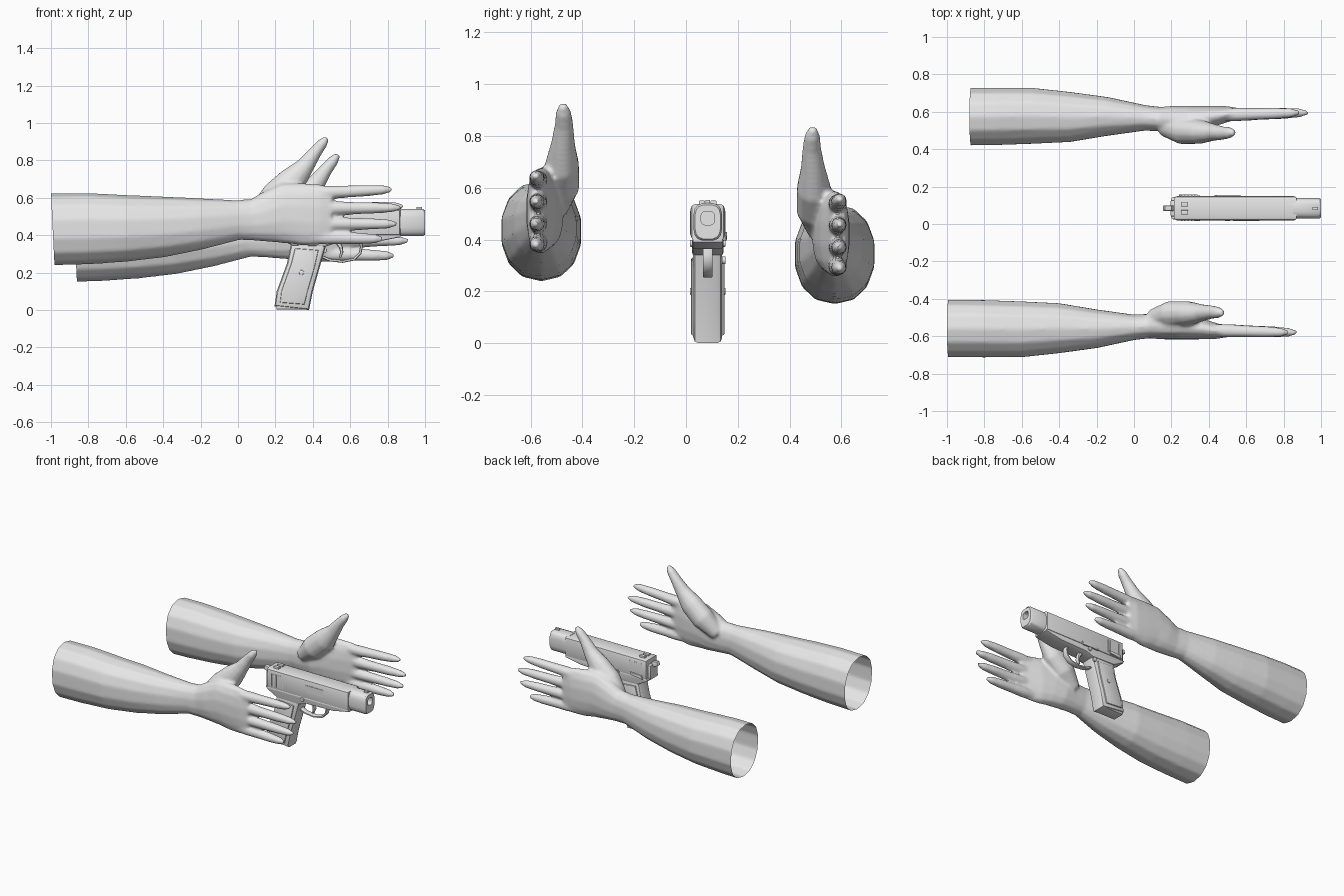
import bpy, bmesh, math
from mathutils import Vector

old = bpy.data.objects.get("Cube")
if old:
    bpy.data.objects.remove(old, do_unlink=True)

grey = bpy.data.materials.new("light_grey")
grey.use_nodes = True
grey.diffuse_color = (0.8, 0.8, 0.8, 1)
grey.node_tree.nodes["Principled BSDF"].inputs["Base Color"].default_value = (0.8, 0.8, 0.8, 1)

GUN_Y = 0.084


def finish(name, bm, angle=35):
    bmesh.ops.recalc_face_normals(bm, faces=bm.faces)
    mesh = bpy.data.meshes.new(name)
    bm.to_mesh(mesh)
    bm.free()
    mesh.materials.clear()
    mesh.materials.append(grey)
    obj = bpy.data.objects.new(name, mesh)
    bpy.context.collection.objects.link(obj)
    bpy.ops.object.select_all(action='DESELECT')
    obj.select_set(True)
    bpy.context.view_layer.objects.active = obj
    bpy.ops.object.shade_smooth_by_angle(angle=math.radians(angle))
    return obj


def tube(bm, path, sides=14, power=1.0, along=None):
    """Closed loft; path rows are x, y, z, half width (y), half height."""
    pts = [Vector(p[:3]) for p in path]
    rings = []
    for i, (c, p) in enumerate(zip(pts, path)):
        t = along or (pts[min(i + 1, len(pts) - 1)] - pts[max(i - 1, 0)]).normalized()
        v = t.cross(Vector((0, 1, 0))).normalized()
        u = v.cross(t)
        ring = []
        for k in range(sides):
            a = math.tau * (k + 0.5) / sides
            ca, sa = math.cos(a), math.sin(a)
            ring.append(bm.verts.new(c + u * p[3] * math.copysign(abs(ca) ** power, ca)
                                     + v * p[4] * math.copysign(abs(sa) ** power, sa)))
        rings.append(ring)
    for r, s in zip(rings, rings[1:]):
        for k in range(sides):
            n = (k + 1) % sides
            bm.faces.new((r[k], r[n], s[n], s[k]))
    bm.faces.new(rings[0])
    bm.faces.new(rings[-1])
    bmesh.ops.recalc_face_normals(bm, faces=bm.faces)


def prism(name, profile, half, bevel=0.0, y=GUN_Y):
    """Side profile (x, z) extruded across y."""
    bm = bmesh.new()
    face = bm.faces.new([bm.verts.new((x, y - half, z)) for x, z in profile])
    new = bmesh.ops.extrude_face_region(bm, geom=[face])["geom"]
    bmesh.ops.translate(bm, verts=[g for g in new if isinstance(g, bmesh.types.BMVert)],
                        vec=(0, 2 * half, 0))
    if bevel:
        rims = [e for e in bm.edges if abs(e.verts[0].co.y - e.verts[1].co.y) < 1e-5]
        bmesh.ops.bevel(bm, geom=rims, offset=bevel, segments=2, profile=0.5,
                        affect='EDGES', clamp_overlap=True)
    return finish(name, bm)


def box(name, x0, x1, z0, z1, half, bevel=0.0, y=GUN_Y):
    return prism(name, [(x0, z0), (x1, z0), (x1, z1), (x0, z1)], half, bevel, y)


def bar(name, path, sides=8, power=0.6, along=None):
    bm = bmesh.new()
    tube(bm, [(x, GUN_Y, z, a, b) for x, z, a, b in path], sides, power, along)
    return finish(name, bm)


def knob(name, x, z, radius, side):
    n = 10
    ring = [(x + radius * math.cos(math.tau * k / n), z + radius * math.sin(math.tau * k / n))
            for k in range(n)]
    return prism(name, ring, 0.007, 0.003, GUN_Y + side * 0.062)


# Arms: forearm and palm in one loft, thumb and fingers fused on
FOREARM = [(-1.06, -.558, .43, .157, .193), (-.8, -.56, .435, .156, .191),
           (-.6, -.563, .437, .152, .179), (-.4, -.557, .445, .136, .163),
           (-.2, -.56, .461, .105, .138), (0, -.552, .481, .069, .107),
           (.08, -.546, .482, .066, .112), (.16, -.545, .497, .073, .138),
           (.25, -.55, .518, .068, .163), (.35, -.56, .512, .058, .168),
           (.44, -.573, .51, .043, .162), (.5, -.577, .508, .028, .15)]
THUMB = [(.1, -.51, .52, .055, .05), (.2, -.482, .61, .072, .08), (.29, -.478, .69, .066, .078),
         (.36, -.475, .77, .047, .05), (.41, -.471, .84, .037, .036),
         (.45, -.473, .89, .031, .029), (.477, -.475, .922, .014, .014)]
# each finger: root height, tip height, tip x
FINGERS = [(.625, .645, .825), (.545, .547, .87), (.462, .46, .85), (.388, .38, .775)]


def make_arm(name, start, mirrored):
    bm = bmesh.new()
    tube(bm, FOREARM, 14, 0.9)
    tube(bm, THUMB, 12)
    for root, tip, end in FINGERS:
        rows = []
        for f, r in ((0, .034), (.2, .037), (.45, .033), (.7, .031), (.9, .025), (1.0, .011)):
            rows.append((.4 + (end - .4) * f, -.568 - .012 * f, root + (tip - root) * f, r, r))
        tube(bm, rows, 10)
    rough = finish(name + "_rough", bm)
    fuse = rough.modifiers.new("fuse", 'REMESH')
    fuse.mode = 'VOXEL'
    fuse.voxel_size = 0.01
    soft = rough.modifiers.new("soften", 'SMOOTH')
    soft.factor = 0.5
    soft.iterations = 5
    fused = bpy.data.meshes.new_from_object(
        rough.evaluated_get(bpy.context.evaluated_depsgraph_get()))
    bm = bmesh.new()
    bm.from_mesh(fused)
    bpy.data.objects.remove(rough, do_unlink=True)
    bpy.data.meshes.remove(fused)
    # open cut at the elbow end
    bmesh.ops.bisect_plane(bm, geom=bm.verts[:] + bm.edges[:] + bm.faces[:],
                           plane_co=(start, -.56, .62), plane_no=(-1, 0, -.05), clear_outer=True)
    if mirrored:
        for v in bm.verts:
            v.co = (v.co.x + .06, .015 - v.co.y, v.co.z - .09)
    return finish(name, bm, 50)


make_arm("right_arm", -1.0, False)
make_arm("left_arm", -.94, True)

# Pistol slide, muzzle with a bored hole, and frame
box("slide", .215, .87, .398, .537, .066, .018)
box("ejection_port", .53, .67, .45, .5, .003, 0, GUN_Y - .066)
for i in range(6):
    box("slide_serration", .25 + i * .018, .258 + i * .018, .42, .51, .068)
bar("muzzle", [(.85, .468, .056, .073), (.99, .468, .056, .073), (1.0, .468, .05, .066),
               (1.0, .482, .026, .026), (.9, .482, .026, .026)], 16, 0.6, Vector((1, 0, 0)))
prism("frame", [(.2, .405), (.215, .385), (.29, .345), (.47, .34), (.53, .36), (.74, .365),
                (.87, .39), (.87, .405)], .06, .008)

# Grip
prism("grip", [(.285, .36), (.262, .25), (.207, .1), (.195, .02), (.38, 0), (.4, .1),
               (.44, .24), (.475, .36)], .056, .02)
for side, label in ((-1, "right"), (1, "left")):
    prism(label + "_grip_panel", [(.305, .33), (.285, .25), (.232, .1), (.225, .04), (.355, .03),
                                  (.372, .1), (.41, .23), (.43, .32)],
          .008, .006, GUN_Y + side * .056)
    knob(label + "_grip_screw", .34, .2, .014, side)
    knob(label + "_frame_pin", .5, .385, .014, side)
box("magazine_base", .205, .37, .004, .03, .045, .006)

# Trigger, guard and hammer
bar("trigger_guard", [(.44, .29, .02, .008), (.49, .268, .02, .008), (.56, .26, .02, .008),
                      (.62, .272, .02, .008), (.653, .305, .02, .008), (.66, .34, .02, .008),
                      (.65, .38, .02, .008)])
bar("trigger", [(.53, .37, .014, .016), (.55, .335, .014, .011), (.555, .31, .014, .009),
                (.545, .28, .012, .006)])
prism("hammer", [(.155, .50), (.165, .525), (.2, .52), (.235, .47), (.235, .42), (.205, .42),
                 (.195, .48)], .014, .004)
box("hammer_housing", .195, .23, .4, .5, .045, .01)

# Sights and controls
box("front_sight", .955, .985, .535, .552, .008)
for side in (-1, 1):
    box("rear_sight", .25, .29, .53, .55, .012, .003, GUN_Y + side * .022)
knob("magazine_release", .46, .32, .016, 1)
prism("safety_lever", [(.24, .4), (.33, .41), (.34, .43), (.25, .425)], .007, .002, GUN_Y + .068)
prism("slide_release", [(.43, .395), (.56, .395), (.57, .415), (.44, .415)], .006, .002, GUN_Y + .066)
